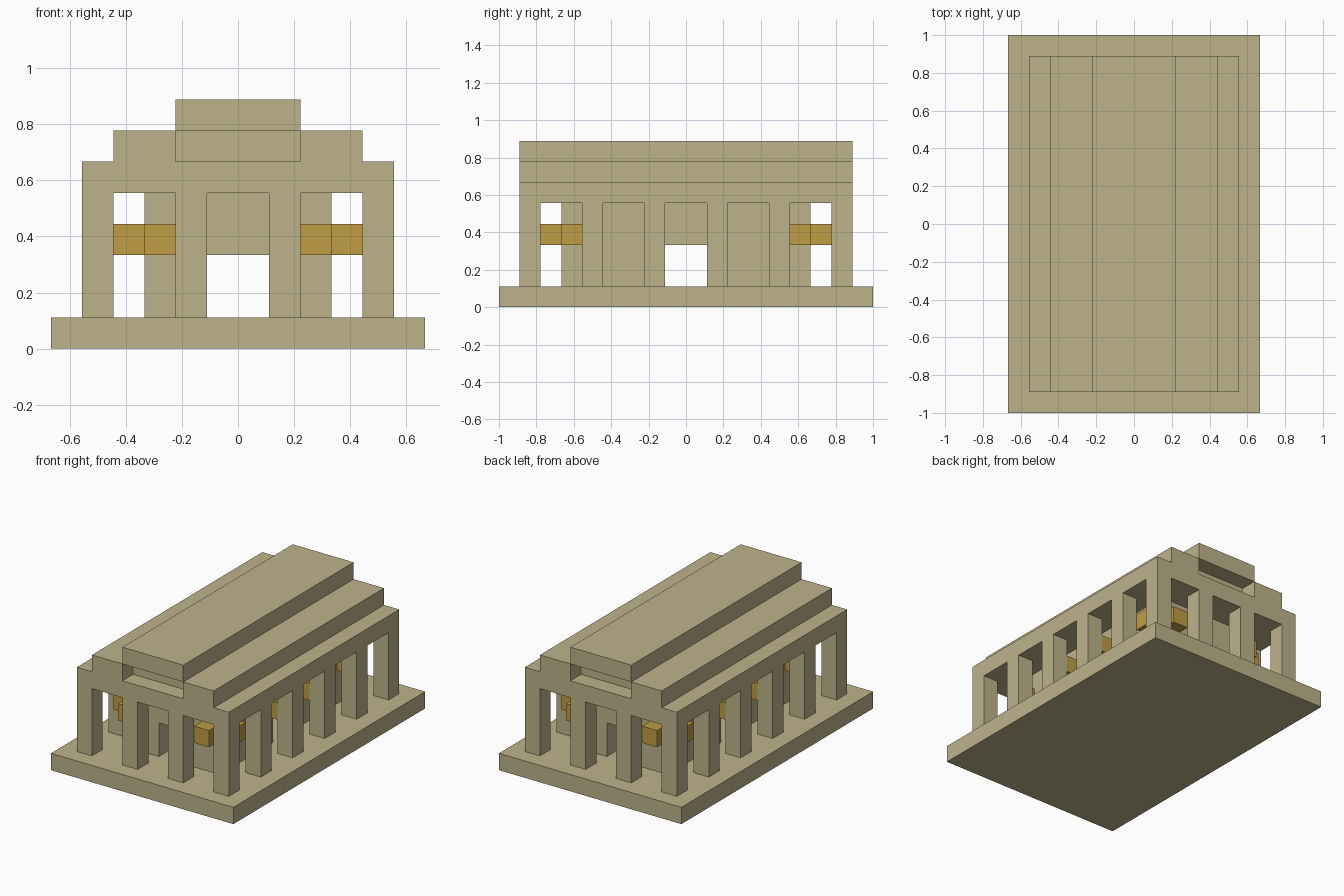
import bpy
import bmesh

UNIT = 1 / 9  # the building sits on a module of one column width

cube = bpy.data.objects.get("Cube")
if cube:
    bpy.data.objects.remove(cube, do_unlink=True)


def material(name, colour):
    mat = bpy.data.materials.new(name)
    mat.use_nodes = True
    mat.diffuse_color = (*colour, 1)
    mat.node_tree.nodes["Principled BSDF"].inputs["Base Color"].default_value = (*colour, 1)
    return mat


stone = material("sandstone", (0.51, 0.45, 0.26))
gold = material("gold", (0.53, 0.34, 0.06))


def prism(name, profile, y0, y1, mat=None):
    """Extrude an x-z profile along y, in module units."""
    bm = bmesh.new()
    face = bm.faces.new([bm.verts.new((x, y0, z)) for x, z in profile])
    ext = bmesh.ops.extrude_face_region(bm, geom=[face])
    moved = [v for v in ext["geom"] if isinstance(v, bmesh.types.BMVert)]
    bmesh.ops.translate(bm, verts=moved, vec=(0, y1 - y0, 0))
    bmesh.ops.recalc_face_normals(bm, faces=bm.faces)
    mesh = bpy.data.meshes.new(name)
    bm.to_mesh(mesh)
    bm.free()
    obj = bpy.data.objects.new(name, mesh)
    obj.scale = (UNIT, UNIT, UNIT)
    bpy.context.collection.objects.link(obj)
    if mat:
        mesh.materials.append(mat)
    return obj


def box(name, x, y, z, mat=None):
    return prism(name, [(x[0], z[0]), (x[1], z[0]), (x[1], z[1]), (x[0], z[1])], *y, mat)


def carve(obj, cuts):
    """Cut boxes out of an object, then bake the result and drop the cutters."""
    cutters = []
    for x, y, z in cuts:
        cutter = box("cutter", x, y, z)
        cutter.hide_render = True
        mod = obj.modifiers.new("opening", 'BOOLEAN')
        mod.operation = 'DIFFERENCE'
        mod.solver = 'EXACT'
        mod.object = cutter
        cutters.append(cutter)
    bpy.context.view_layer.update()
    graph = bpy.context.evaluated_depsgraph_get()
    mesh = bpy.data.meshes.new_from_object(obj.evaluated_get(graph))
    obj.modifiers.clear()
    obj.data = mesh
    for cutter in cutters:
        bpy.data.objects.remove(cutter, do_unlink=True)


# Plinth
box("plinth", (-6, 6), (-9, 9), (0, 1), stone)

# Colonnade and stepped entablature, with end recesses under the roof
half = [(5, 1), (5, 6), (4, 6), (4, 7)]
steps = half + [(-x, z) for x, z in reversed(half)]
colonnade = prism("colonnade", steps, -8, 8, stone)
cuts = [((-4, 4), (-7, 7), (0, 5))]
cuts += [((c - 1, c + 1), (-9, 9), (0, 5)) for c in (-3, 0, 3)]
cuts += [((-6, 6), (c - 1, c + 1), (0, 5)) for c in (-6, -3, 0, 3, 6)]
cuts += [((-2, 2), ends, (6, 8)) for ends in ((-9, -7), (7, 9))]
carve(colonnade, cuts)

# Roof slab
box("roof_slab", (-2, 2), (-8, 8), (7, 8), stone)

# Inner chamber with a doorway on every side
chamber = box("inner_chamber", (-3, 3), (-6, 6), (1, 5), stone)
carve(chamber, [((-2, 2), (-5, 5), (0, 6)),
                ((-1, 1), (-7, 7), (0, 3)),
                ((-4, 4), (-1, 1), (0, 3))])


# Gold blocks on the chamber walls
def span(sign, inner):
    return tuple(sorted((sign * inner, sign * (inner + 1))))


for sx, side in ((-1, "right"), (1, "left")):
    for sy, end in ((-1, "front"), (1, "back")):
        for label, x, y in (("end", 2, 6), ("corner", 3, 5), ("door", 3, 1)):
            box(f"gold_block_{label}_{end}_{side}", span(sx, x), span(sy, y), (3, 4), gold)
